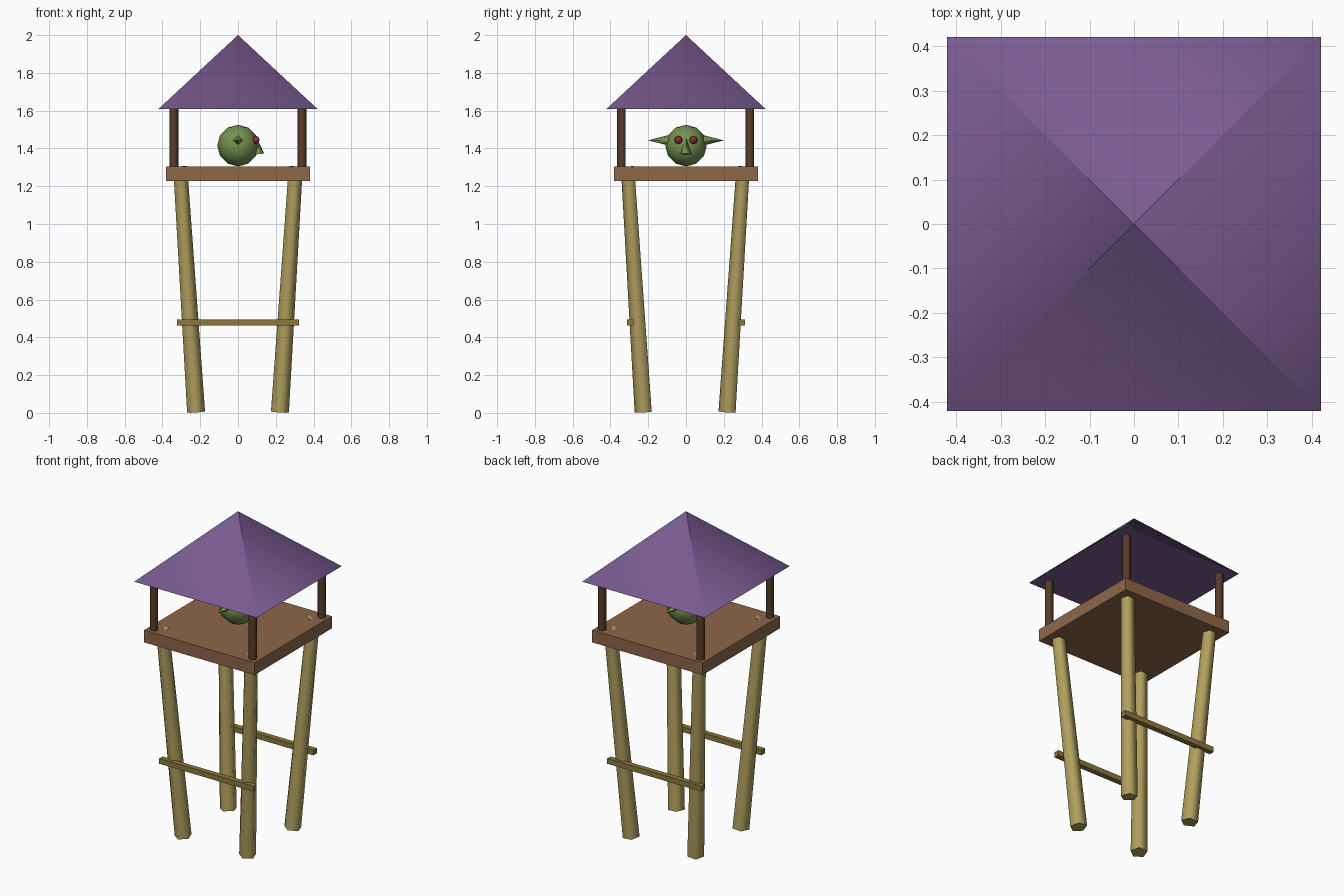
import bpy, bmesh
from math import radians, sin, cos, sqrt
from mathutils import Vector

cube = bpy.data.objects.get("Cube")
if cube:
    bpy.data.objects.remove(cube)


def linear(c):
    c /= 255
    return c / 12.92 if c <= 0.04045 else ((c + 0.055) / 1.055) ** 2.4


def material(name, *rgb):
    color = [linear(c) for c in rgb] + [1.0]
    mat = bpy.data.materials.new(name)
    mat.use_nodes = True
    mat.diffuse_color = color
    mat.node_tree.nodes["Principled BSDF"].inputs["Base Color"].default_value = color
    return mat


bamboo = material("bamboo", 176, 159, 94)
bar_wood = material("bar_wood", 140, 119, 62)
deck_wood = material("deck_wood", 142, 103, 73)
dark_wood = material("dark_wood", 88, 60, 42)
purple = material("purple_roof", 121, 91, 145)
green = material("green_skin", 116, 146, 80)
red = material("red_eye", 140, 44, 44)


def finish(bm, name, mat):
    mesh = bpy.data.meshes.new(name)
    bmesh.ops.recalc_face_normals(bm, faces=bm.faces)
    bm.to_mesh(mesh)
    bm.free()
    mesh.materials.append(mat)
    obj = bpy.data.objects.new(name, mesh)
    bpy.context.collection.objects.link(obj)
    return obj


def frustum(name, mat, start, end, r1, r2, sides, phase=0):
    """Smooth-sided prism between two points with sharp end caps."""
    start, end = Vector(start), Vector(end)
    turn = Vector((0, 0, 1)).rotation_difference(end - start)
    bm = bmesh.new()
    rings = []
    for centre, r in ((start, r1), (end, r2)):
        ring = []
        for i in range(sides):
            a = radians(phase + 360 * i / sides)
            ring.append(bm.verts.new(centre + turn @ Vector((r * cos(a), r * sin(a), 0))))
        rings.append(ring)
    low, high = rings
    for i in range(sides):
        j = (i + 1) % sides
        bm.faces.new((low[i], low[j], high[j], high[i])).smooth = True
    for ring in rings:
        for edge in bm.faces.new(ring).edges:
            edge.smooth = False
    return finish(bm, name, mat)


def box(name, mat, centre, size):
    bm = bmesh.new()
    bmesh.ops.create_cube(bm, size=1)
    bmesh.ops.scale(bm, vec=size, verts=bm.verts)
    bmesh.ops.translate(bm, vec=centre, verts=bm.verts)
    return finish(bm, name, mat)


def ball(name, mat, centre, r, segments, rings):
    bm = bmesh.new()
    bmesh.ops.create_uvsphere(bm, u_segments=segments, v_segments=rings, radius=r)
    bmesh.ops.translate(bm, vec=centre, verts=bm.verts)
    for face in bm.faces:
        face.smooth = True
    return finish(bm, name, mat)


# Splayed legs and roof posts at the four corners
for sy, depth in ((-1, "front"), (1, "back")):
    for sx, side in ((-1, "right"), (1, "left")):
        frustum(f"{depth}_{side}_leg", bamboo, (sx * 0.222, sy * 0.222, 0.005),
                (sx * 0.306, sy * 0.306, 1.303), 0.05, 0.039, 5, -90)
        frustum(f"{depth}_{side}_post", dark_wood, (sx * 0.34, sy * 0.34, 1.29),
                (sx * 0.34, sy * 0.34, 1.62), 0.025, 0.025, 5, -90)
    # Cross bar on the outside of each leg pair
    box(f"{depth}_cross_bar", bar_wood, (0, sy * 0.295, 0.478), (0.648, 0.033, 0.033))

# Deck and pyramid roof
box("deck", deck_wood, (0, 0, 1.266), (0.76, 0.76, 0.076))
frustum("roof", purple, (0, 0, 1.61), (0, 0, 2.0), 0.42 * sqrt(2), 0.0005, 4, 45)

# Lookout head facing +x, with nose, ears and eyes
ball("head", green, (0, 0, 1.415), 0.11, 8, 6)
frustum("nose", green, (0.11, 0, 1.37), (0.1, 0, 1.455), 0.029, 0.0003, 4)
for s, side in ((-1, "right"), (1, "left")):
    frustum(f"{side}_ear", green, (0, s * 0.09, 1.443), (0, s * 0.2, 1.443), 0.028, 0.0003, 4)
    ball(f"{side}_eye", red, (0.095, s * 0.04, 1.445), 0.022, 6, 4)
